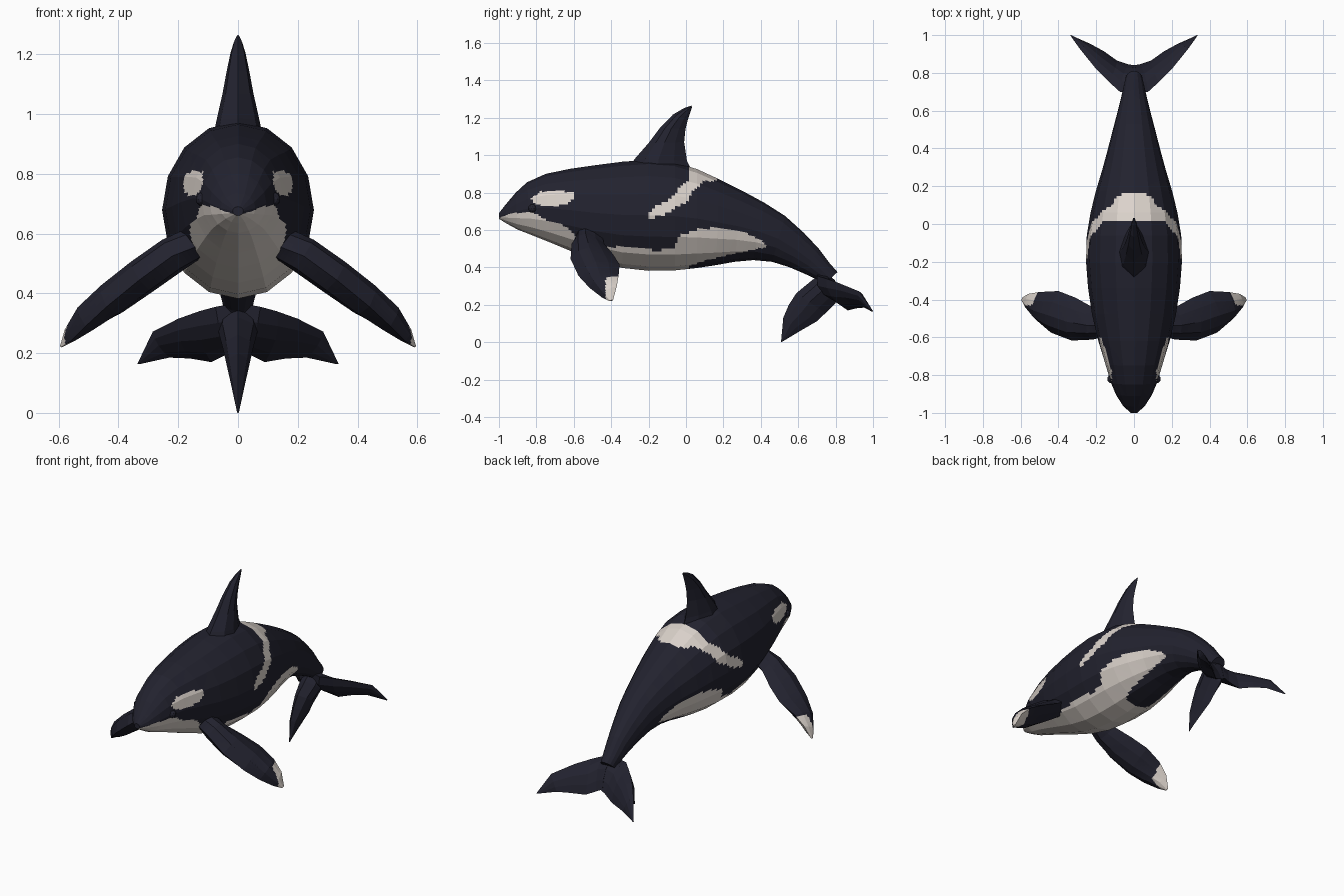
import bpy, bmesh, math
from mathutils import Vector as V


def material(name, rgb):
    m = bpy.data.materials.new(name)
    m.diffuse_color = (*rgb, 1)
    return m


DARK = material("blue_black_skin", (0.016, 0.016, 0.028))
PALE = material("warm_white_skin", (0.71, 0.65, 0.60))


def inside(p, poly):
    # even-odd test of a side-on point against a marking outline
    hit = False
    for (ay, az), (by, bz) in zip(poly, poly[1:] + poly[:1]):
        if (az > p[1]) != (bz > p[1]) and p[0] < ay + (p[1] - az) * (by - ay) / (bz - az):
            hit = not hit
    return hit


def loft(name, rings, along, around, pale=None):
    # skin faceted rings, cut into small faces so markings get clean borders
    fine = []
    for ring in rings:
        n = len(ring)
        fine.append([ring[i].lerp(ring[(i + 1) % n], k / around)
                     for i in range(n) for k in range(around)])
    rows = [[p.lerp(q, k / along) for p, q in zip(a, b)]
            for a, b in zip(fine, fine[1:]) for k in range(along)] + [fine[-1]]
    bm = bmesh.new()
    rows = [[bm.verts.new(p) for p in row] for row in rows]
    n = len(rows[0])
    for a, b in zip(rows, rows[1:]):
        for i in range(n):
            j = (i + 1) % n
            bm.faces.new((a[i], a[j], b[j], b[i]))
    bm.faces.new(rows[0][::-1])
    bm.faces.new(rows[-1])
    bmesh.ops.recalc_face_normals(bm, faces=bm.faces)
    if pale:
        for f in bm.faces:
            f.material_index = int(pale(f.calc_center_median()))
    return finish(name, bm)


def finish(name, bm):
    me = bpy.data.meshes.new(name)
    bm.to_mesh(me)
    bm.free()
    me.materials.append(DARK)
    me.materials.append(PALE)
    ob = bpy.data.objects.new(name, me)
    bpy.context.collection.objects.link(ob)
    return ob


def blade(name, sections, side=1, along=1, around=1, pale=None):
    # fin from (leading point, trailing point, half thickness) sections
    mids = [(V(l) + V(t)) / 2 for l, t, h in sections]
    rings = []
    for i, (l, t, h) in enumerate(sections):
        l, t = V(l), V(t)
        span = mids[min(i + 1, len(mids) - 1)] - mids[max(i - 1, 0)]
        up = (t - l).cross(span).normalized() * h
        ring = [l, l.lerp(t, .2) + up * .8, l.lerp(t, .45) + up, l.lerp(t, .75) + up * .6,
                t, l.lerp(t, .75) - up * .6, l.lerp(t, .45) - up, l.lerp(t, .2) - up * .8]
        rings.append([V((p.x * side, p.y, p.z)) for p in ring])
    return loft(name, rings, along, around, pale)


# Side-on outlines (y, z) of the pale markings
EYE_PATCH = [(-.83, .765), (-.78, .805), (-.68, .815), (-.61, .80), (-.59, .775),
             (-.65, .735), (-.75, .725), (-.81, .745)]
SADDLE = [(0, 1.0), (.10, .96), (.18, .88), (.165, .865), (.10, .86), (.04, .815), (.01, .75),
          (-.06, .715), (-.13, .68), (-.20, .65), (-.20, .685), (-.15, .73), (-.08, .77),
          (-.03, .83), (.02, .87), (.01, .92)]
BELLY = [(-1.1, .66), (-1, .665), (-.93, .69), (-.82, .698), (-.75, .655), (-.64, .62),
         (-.60, .58), (-.5, .52), (-.38, .51), (-.25, .50), (-.15, .49), (-.07, .50),
         (-.04, .56), (.0, .585), (.10, .61), (.20, .61), (.32, .585), (.41, .54), (.43, .51),
         (.36, .495), (.22, .465), (.10, .435), (.02, .41), (.0, .3), (-1.1, .3)]


def body_pale(p):
    return any(inside((p.y, p.z), m) for m in (EYE_PATCH, SADDLE, BELLY))


# Body: (top y, top z, bottom y, bottom z, half width)
STATIONS = [
    (-1.0, .69, -1.0, .66, .018), (-.965, .735, -.96, .635, .058), (-.91, .80, -.90, .602, .095),
    (-.85, .855, -.83, .575, .122), (-.75, .90, -.73, .535, .152), (-.62, .927, -.61, .485, .19),
    (-.48, .947, -.48, .435, .222), (-.34, .965, -.34, .397, .243), (-.2, .975, -.2, .382, .254),
    (-.06, .963, -.06, .384, .25), (.06, .925, .06, .397, .23), (.18, .87, .16, .412, .203),
    (.3, .81, .26, .43, .17), (.42, .745, .36, .439, .14), (.53, .675, .46, .43, .113),
    (.63, .585, .55, .402, .088), (.71, .50, .63, .368, .068), (.77, .42, .69, .34, .055),
    (.81, .375, .73, .30, .045)]
rings = []
for ty, tz, by, bz, w in STATIONS:
    top, low = V((0, ty, tz)), V((0, by, bz))
    mid, half = (top + low) / 2, (top - low) / 2
    rings.append([mid + half * math.cos(a) + V((w * math.sin(a), 0, 0))
                  for a in (math.tau * i / 16 for i in range(16))])
loft("body", rings, 8, 6, body_pale)

# Dorsal fin
blade("dorsal_fin", [
    ((0, -.31, .93), (0, .04, .90), .085), ((0, -.27, .985), (0, .005, .97), .072),
    ((0, -.20, 1.065), (0, -.01, 1.07), .052), ((0, -.14, 1.145), (0, -.003, 1.14), .038),
    ((0, -.07, 1.217), (0, .01, 1.19), .025), ((0, -.01, 1.252), (0, .022, 1.225), .014),
    ((0, .03, 1.265), (0, .032, 1.255), .004)])


def flipper_pale(p):
    return abs(p.x) > .50 and p.y > -.43 and p.z < .345


# Paired flippers, flukes and eyes
for side, word in ((1, "right"), (-1, "left")):
    blade(word + "_flipper", [
        ((.13, -.59, .56), (.13, -.45, .60), .055), ((.22, -.612, .525), (.22, -.44, .53), .062),
        ((.33, -.617, .445), (.31, -.39, .47), .062), ((.44, -.575, .355), (.40, -.355, .415), .058),
        ((.51, -.515, .29), (.50, -.36, .36), .046), ((.56, -.45, .24), (.56, -.37, .30), .025),
        ((.592, -.41, .22), (.592, -.39, .225), .004)], side, 6, 4, flipper_pale)
    blade(word + "_fluke", [
        ((-.01, .70, .37), (-.01, .84, .22), .045), ((.075, .70, .355), (.03, .845, .20), .042),
        ((.13, .75, .34), (.09, .865, .17), .034), ((.20, .82, .315), (.16, .915, .182), .026),
        ((.285, .925, .272), (.23, .953, .185), .016), ((.336, 1.0, .165), (.33, .995, .163), .003)],
        side)
    bm = bmesh.new()
    bmesh.ops.create_icosphere(bm, subdivisions=2, radius=.024)
    bmesh.ops.translate(bm, vec=(side * .118, -.82, .715), verts=bm.verts)
    finish(word + "_eye", bm)

# Lower tail blade, pointing down and forward
blade("lower_tail_blade", [
    ((0, .71, .36), (0, .82, .27), .06), ((0, .66, .32), (0, .80, .21), .065),
    ((0, .59, .262), (0, .745, .155), .05), ((0, .55, .20), (0, .70, .112), .038),
    ((0, .52, .13), (0, .61, .06), .024), ((0, .508, .0), (0, .515, .003), .003)])
